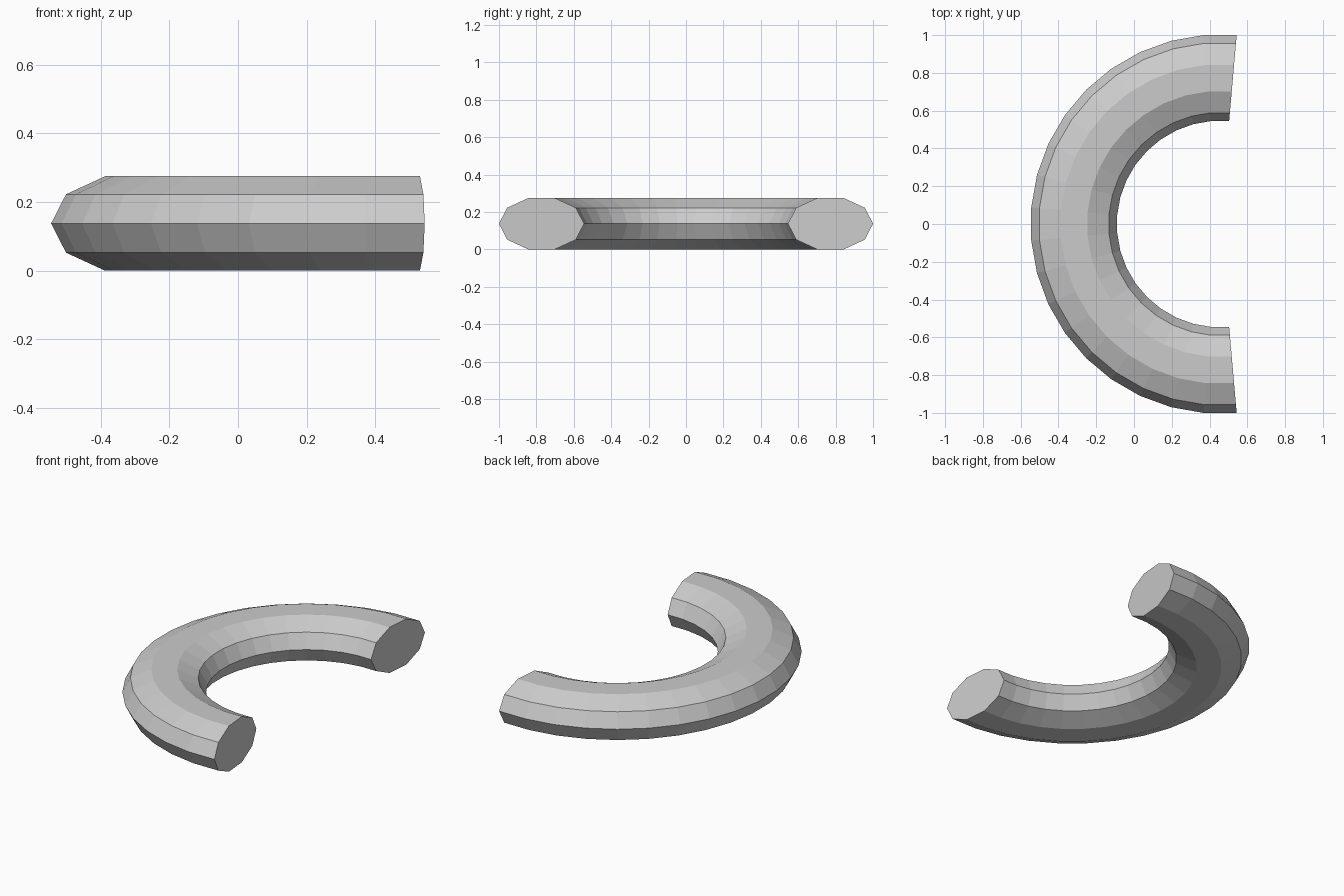
import bpy, bmesh, math

if "Cube" in bpy.data.objects:
    bpy.data.objects.remove(bpy.data.objects["Cube"])

SIDES = 10               # sides of the tube cross-section
SEGMENTS = 19            # 10 degree steps along the arc
RING = 0.7755            # radius of the tube's centre line
WIDE, TALL = 0.2284, 0.1446   # half axes of the cross-section
CENTRE_X = 0.456
MID_Z = TALL * math.sin(math.radians(72))   # lifts the flat underside to z = 0

grey = bpy.data.materials.new("light grey")
grey.diffuse_color = (0.6, 0.6, 0.6, 1)
grey.use_nodes = True
grey.node_tree.nodes["Principled BSDF"].inputs["Base Color"].default_value = grey.diffuse_color

# Half ring: squashed decagon swept through 190 degrees
bm = bmesh.new()
rings = []
for i in range(SEGMENTS + 1):
    a = math.radians(85 + 10 * i)
    ring = []
    for j in range(SIDES):
        t = math.tau * j / SIDES
        r = RING + WIDE * math.cos(t)
        ring.append(bm.verts.new((CENTRE_X + r * math.cos(a), r * math.sin(a),
                                  MID_Z + TALL * math.sin(t))))
    rings.append(ring)
for p, q in zip(rings, rings[1:]):
    for j in range(SIDES):
        k = (j + 1) % SIDES
        bm.faces.new((p[j], p[k], q[k], q[j]))

# Flat end caps
bm.faces.new(rings[0])
bm.faces.new(rings[-1])
bmesh.ops.recalc_face_normals(bm, faces=bm.faces)

mesh = bpy.data.meshes.new("half_ring")
bm.to_mesh(mesh)
bm.free()
mesh.materials.append(grey)
bpy.context.collection.objects.link(bpy.data.objects.new("half_ring", mesh))
